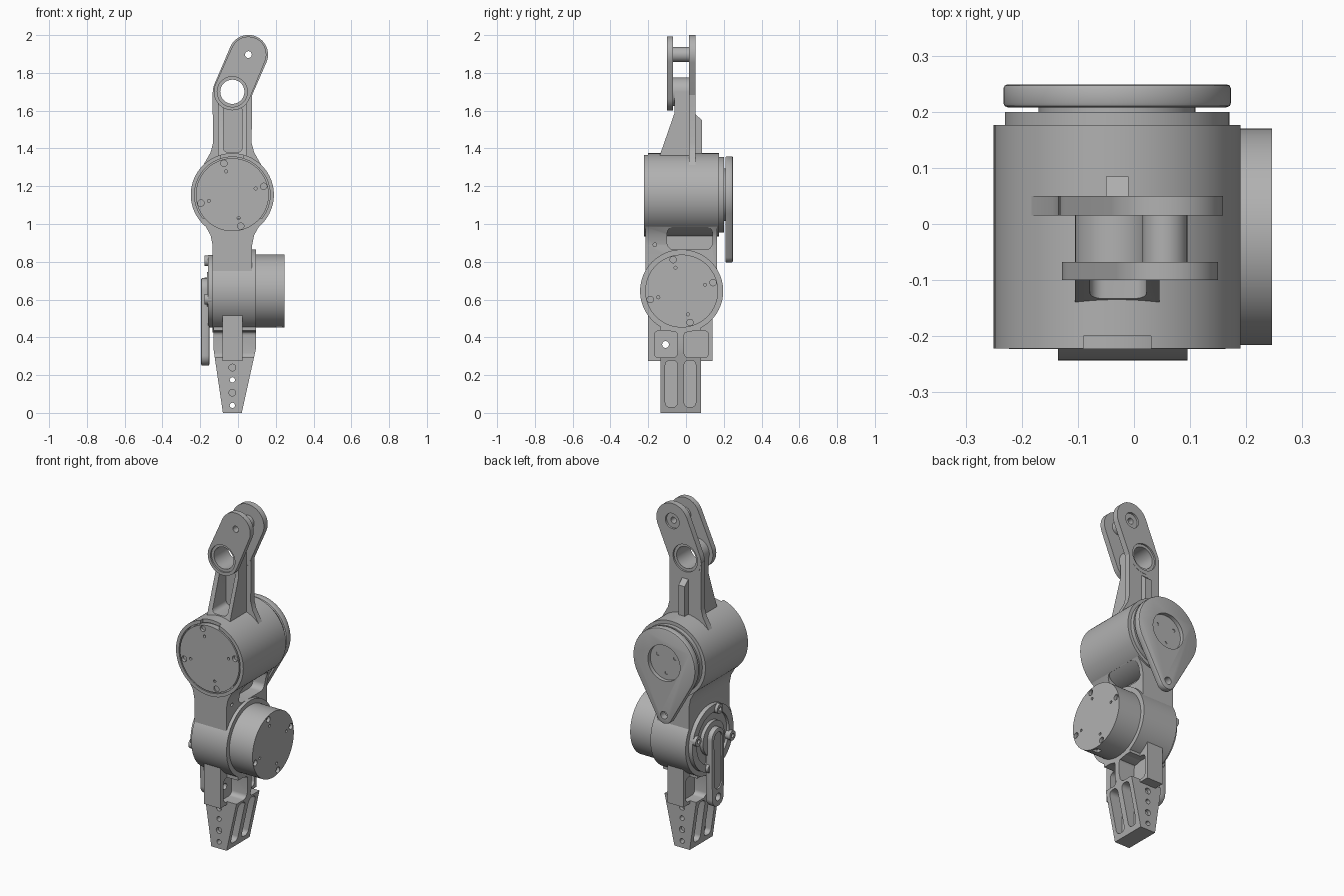
import bpy, bmesh, math

if "Cube" in bpy.data.objects:
    bpy.data.objects.remove(bpy.data.objects["Cube"])

grey = bpy.data.materials.new("machined grey")
grey.diffuse_color = (0.44, 0.44, 0.44, 1)
grey.use_nodes = True
grey.node_tree.nodes["Principled BSDF"].inputs["Base Color"].default_value = grey.diffuse_color


def finish(name, bm):
    bmesh.ops.recalc_face_normals(bm, faces=bm.faces)
    me = bpy.data.meshes.new(name)
    bm.to_mesh(me)
    bm.free()
    me.materials.append(grey)
    ob = bpy.data.objects.new(name, me)
    bpy.context.collection.objects.link(ob)
    return ob


def add_prism(bm, pts, axis, a, b):
    """Extrude a 2D outline along x (outline in y,z) or y (outline in x,z)."""
    put = (lambda p, t: (t, p[0], p[1])) if axis == 'x' else (lambda p, t: (p[0], t, p[1]))
    lo = [bm.verts.new(put(p, a)) for p in pts]
    hi = [bm.verts.new(put(p, b)) for p in pts]
    bm.faces.new(lo)
    bm.faces.new(hi[::-1])
    for i in range(len(pts)):
        j = (i + 1) % len(pts)
        bm.faces.new((lo[i], lo[j], hi[j], hi[i]))


def circle(c, r, n=48):
    return [(c[0] + r * math.cos(2 * math.pi * i / n), c[1] + r * math.sin(2 * math.pi * i / n))
            for i in range(n)]


def link_outline(c1, r1, c2, r2, n=24):
    """Two circles joined by their outer tangents."""
    dx, dz = c2[0] - c1[0], c2[1] - c1[1]
    phi = math.atan2(dz, dx)
    be = math.acos((r1 - r2) / math.hypot(dx, dz))
    out = []
    for c, r, s, e in ((c1, r1, phi + be, phi + 2 * math.pi - be), (c2, r2, phi - be, phi + be)):
        out += [(c[0] + r * math.cos(s + (e - s) * i / n), c[1] + r * math.sin(s + (e - s) * i / n))
                for i in range(n + 1)]
    return out


def round_rect(a0, a1, b0, b1, r, n=6):
    out = []
    for k, (a, b) in enumerate(((a1 - r, b1 - r), (a0 + r, b1 - r), (a0 + r, b0 + r), (a1 - r, b0 + r))):
        out += [(a + r * math.cos((k + i / n) * math.pi / 2), b + r * math.sin((k + i / n) * math.pi / 2))
                for i in range(n + 1)]
    return out


def rect(a0, a1, b0, b1):
    return [(a0, b0), (a1, b0), (a1, b1), (a0, b1)]


def part(name, *prisms, bevel=0):
    bm = bmesh.new()
    for p in prisms:
        add_prism(bm, *p)
    ob = finish(name, bm)
    if bevel:
        m = ob.modifiers.new("edge", 'BEVEL')
        m.width, m.segments, m.limit_method, m.angle_limit = bevel, 2, 'ANGLE', math.radians(50)
        apply(ob, m)
    return ob


def apply(ob, m):
    bpy.context.view_layer.objects.active = ob
    bpy.ops.object.modifier_apply(modifier=m.name)


def cut(obs, *prisms):
    for p in prisms:
        tool = part("cutter", p)
        for ob in obs:
            m = ob.modifiers.new("cut", 'BOOLEAN')
            m.operation, m.solver, m.object = 'DIFFERENCE', 'EXACT', tool
            apply(ob, m)
        bpy.data.objects.remove(tool)


def around(c, r, deg):
    return (c[0] + r * math.cos(math.radians(deg)), c[1] + r * math.sin(math.radians(deg)))


UP = (-0.03, 1.155)     # upper motor axis (x, z), runs along y
LOW = (-0.023, 0.645)   # lower motor axis (y, z), runs along x
EYE = (-0.03, 1.70)     # bearing eye (x, z)
PIN = (0.055, 1.897)    # link pin (x, z)
ANGLES = (15, 105, 195, 285)

# Upper housing with its recessed motor
upper = part("upper_housing", (circle(UP, 0.22, 80), 'y', -0.222, 0.176))
cut([upper], (circle(UP, 0.2, 80), 'y', -0.3, -0.19),
    (rect(-0.09, 0.03, 1.335, 1.5), 'y', -0.3, -0.2))
upper_motor = part("upper_motor", (circle(UP, 0.193, 80), 'y', -0.223, -0.18))

# Lower housing with its protruding motor
lower = part("lower_housing", (circle(LOW, 0.22, 80), 'x', -0.135, 0.095))
lower_motor = part("lower_motor", (circle(LOW, 0.193, 80), 'x', 0.08, 0.246))
cut([lower_motor], (rect(-0.07, -0.03, 0.44, 0.475), 'x', 0.2, 0.235))

# Screw holes in both motor covers
for ang in ANGLES:
    for rad, r in ((0.172, 0.017), (0.128, 0.008)):
        cut([upper_motor], (circle(around(UP, rad, ang), r, 16), 'y', -0.3, -0.205))
        cut([lower_motor], (circle(around(LOW, rad, ang), r, 16), 'x', 0.228, 0.3))

# Neck joining the housings, flared into the upper one
right = [(0.075, 0.70), (0.075, 0.89), (0.085, 0.94), (0.11, 0.985), (0.15, 1.03)]
neck = part("neck", (right + [(-0.06 - x, z) for x, z in right[::-1]], 'y', -0.215, 0.165))
cut([neck], (round_rect(-0.10, 0.14, 0.865, 0.985, 0.035), 'x', 0.0, 0.3),
    (circle((-0.165, 0.89), 0.01, 16), 'x', 0.05, 0.3))

# Upper output: bearing ring, boss and teardrop crank
part("upper_output_ring", (circle(UP, 0.2, 80), 'y', 0.17, 0.2),
     (circle(UP, 0.14, 48), 'y', 0.19, 0.222))
TIP = (-0.03, 0.848)
crank = part("upper_crank", (link_outline(UP, 0.203, TIP, 0.052, 40), 'y', 0.208, 0.249), bevel=0.008)
cut([crank], (circle(UP, 0.105, 40), 'y', 0.1, 0.3), (circle(TIP, 0.022, 20), 'y', 0.1, 0.3))
hub = part("upper_crank_hub", (circle(UP, 0.11, 40), 'y', 0.212, 0.226))
for a in (30, 150, 270):
    cut([hub], (circle(around(UP, 0.065, a), 0.01, 16), 'y', 0.215, 0.3))

# Lower output: open ring with lugs, hub and straight crank
ring = part("lower_output_ring", (circle(LOW, 0.192, 64), 'x', -0.16, -0.13))
cut([ring], (circle(LOW, 0.15, 48), 'x', -0.3, -0.145))
for a in ANGLES:
    lug = part("output_lug", (circle(around(LOW, 0.165, a), 0.028, 24), 'x', -0.178, -0.14))
    cut([lug], (circle(around(LOW, 0.165, a), 0.012, 16), 'x', -0.3, -0.165))
part("lower_output_hub", (circle(LOW, 0.1, 48), 'x', -0.165, -0.13))
low_tip = (LOW[0], 0.305)
low_crank = part("lower_crank", (link_outline((LOW[0], 0.655), 0.058, low_tip, 0.055), 'x', -0.195, -0.152),
                 bevel=0.006)
cut([low_crank], (circle(low_tip, 0.022, 20), 'x', -0.3, 0),
    (link_outline((LOW[0], 0.65), 0.038, (LOW[0], 0.39), 0.036), 'x', -0.3, -0.187))

# Upper arm: rear plate, foot, tapered gussets, bearing boss, front plate
rear = part("rear_link_plate", (link_outline(EYE, 0.103, PIN, 0.104), 'y', 0.015, 0.05))
foot = part("arm_foot", ([(-0.135, 1.7), (-0.132, 1.43), (-0.145, 1.38), (-0.19, 1.3), (0.13, 1.3),
                          (0.085, 1.38), (0.072, 1.43), (0.075, 1.7)], 'y', 0.0155, 0.0495))
gusset = part("arm_gusset", ([(-0.14, 1.3), (-0.14, 1.36), (-0.06, 1.59), (-0.06, 1.7),
                              (0.02, 1.7), (0.02, 1.3)], 'x', -0.105, 0.045))
cut([gusset], (round_rect(-0.078, 0.022, 1.38, 1.625, 0.025), 'y', -0.3, 0.0))
boss = part("bearing_boss", (circle(EYE, 0.075), 'y', -0.075, 0.02))
front = part("front_link_plate", (link_outline(EYE, 0.098, PIN, 0.095), 'y', -0.10, -0.068))
pin = part("link_pin", (circle(PIN, 0.04, 32), 'y', -0.07, 0.02))
cut([rear, foot, gusset, boss, front], (circle(EYE, 0.064), 'y', -0.4, 0.4))
cut([front], (circle(EYE, 0.08), 'y', -0.3, -0.09))
cut([rear, foot], (circle(EYE, 0.08), 'y', 0.04, 0.3))
cut([rear], (circle(PIN, 0.045, 32), 'y', 0.038, 0.3))
cut([rear, front, pin], (circle(PIN, 0.018, 20), 'y', -0.4, 0.4))

# Rib behind the upper arm
part("rear_arm_rib", ([(0.04, 1.3), (0.085, 1.3), (0.085, 1.55), (0.05, 1.58), (0.04, 1.58)],
                      'x', -0.05, -0.01))

# Lower arm: flared blade, stepped shoulder bars, side pockets and bolt holes
blade = part("lower_blade", ([(-0.08, 0), (0.02, 0), (0.095, 0.34), (0.095, 0.52),
                              (-0.13, 0.52), (-0.13, 0.34)], 'y', -0.135, 0.08))
bars = part("shoulder_bars", (rect(-0.2, -0.125, 0.275, 0.54), 'x', -0.082, 0.024),
            (rect(0.07, 0.14, 0.275, 0.54), 'x', -0.082, 0.024))
for a, b in ((-0.01, 0.4), (-0.4, -0.05)):
    for y0, y1 in ((-0.11, -0.045), (-0.01, 0.052)):
        cut([blade], (round_rect(y0, y1, 0.03, 0.278, 0.025), 'x', a, b))
    for y0, y1 in ((-0.168, -0.045), (-0.01, 0.12)):
        cut([blade, bars], (round_rect(y0, y1, 0.292, 0.435, 0.025), 'x', a, b))
cut([blade, bars], (circle((-0.108, 0.362), 0.018, 20), 'x', -0.4, 0.4))
for z in (0.04, 0.175):
    cut([blade], (circle((-0.03, z), 0.014, 16), 'y', -0.4, 0.4))
for z in (0.107, 0.24):
    cut([blade], (circle((-0.03, z), 0.018, 16), 'y', -0.4, -0.115),
        (circle((-0.03, z), 0.018, 16), 'y', 0.06, 0.4))

# Smooth shading with crisp edges
bpy.ops.object.select_all(action='DESELECT')
for ob in bpy.context.scene.objects:
    ob.select_set(True)
    bpy.context.view_layer.objects.active = ob
bpy.ops.object.shade_smooth_by_angle(angle=math.radians(30))
